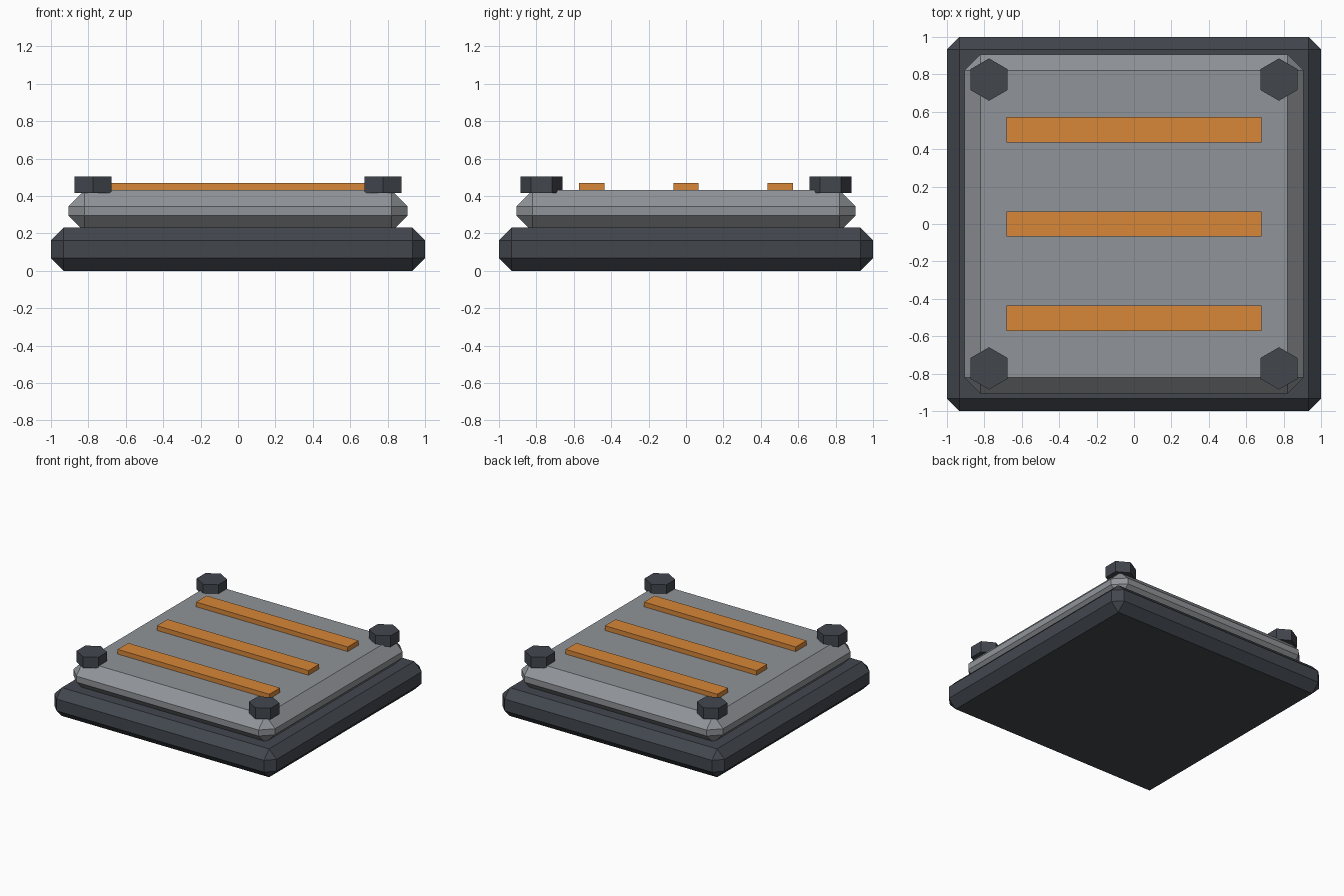
import bpy
import bmesh
import math
from mathutils import Matrix

cube = bpy.data.objects.get("Cube")
if cube:
    bpy.data.objects.remove(cube, do_unlink=True)


def material(name, rgb):
    mat = bpy.data.materials.new(name)
    mat.use_nodes = True
    color = (*rgb, 1)
    mat.diffuse_color = color
    mat.node_tree.nodes["Principled BSDF"].inputs["Base Color"].default_value = color
    return mat


dark = material("dark_steel", (0.055, 0.063, 0.076))
grey = material("grey_metal", (0.28, 0.295, 0.315))
orange = material("orange_paint", (0.68, 0.24, 0.04))


def finish(bm, name, mat):
    mesh = bpy.data.meshes.new(name)
    bm.to_mesh(mesh)
    bm.free()
    mesh.materials.append(mat)
    obj = bpy.data.objects.new(name, mesh)
    bpy.context.collection.objects.link(obj)
    return obj


def box(name, size, y, bottom, top, mat, bevel=0):
    """Flat-shaded box between two heights, with optional chamfered edges."""
    bm = bmesh.new()
    bmesh.ops.create_cube(bm, size=1)
    bmesh.ops.scale(bm, vec=(*size, top - bottom), verts=bm.verts)
    bmesh.ops.translate(bm, vec=(0, y, (bottom + top) / 2), verts=bm.verts)
    if bevel:
        bmesh.ops.bevel(bm, geom=bm.edges[:], offset=bevel, segments=1,
                        profile=0.5, affect='EDGES')
    return finish(bm, name, mat)


def bolt(name, x, y):
    """Hexagonal bolt head with points towards front and back."""
    bm = bmesh.new()
    bmesh.ops.create_cone(bm, cap_ends=True, segments=6, radius1=0.113,
                          radius2=0.113, depth=0.09)
    # Put the first corner on the y axis whatever the primitive's start angle
    first = bm.verts[:][0].co
    turn = math.pi / 2 - math.atan2(first.y, first.x)
    place = Matrix.Translation((x, y, 0.46)) @ Matrix.Rotation(turn, 4, 'Z')
    bmesh.ops.transform(bm, matrix=place, verts=bm.verts)
    return finish(bm, name, dark)


# Chamfered base slab and raised plate
box("base_slab", (2, 2), 0, 0, 0.23, dark, 0.067)
box("top_plate", (1.815, 1.815), 0, 0.207, 0.432, grey, 0.088)

# Painted grip bars
for name, y in (("front", -0.504), ("middle", 0), ("back", 0.504)):
    box(name + "_grip_bar", (1.365, 0.136), y, 0.41, 0.47, orange)

# Corner bolts
for side, x in (("right", -0.775), ("left", 0.775)):
    for end, y in (("front", -0.772), ("back", 0.772)):
        bolt(f"{end}_{side}_bolt", x, y)
